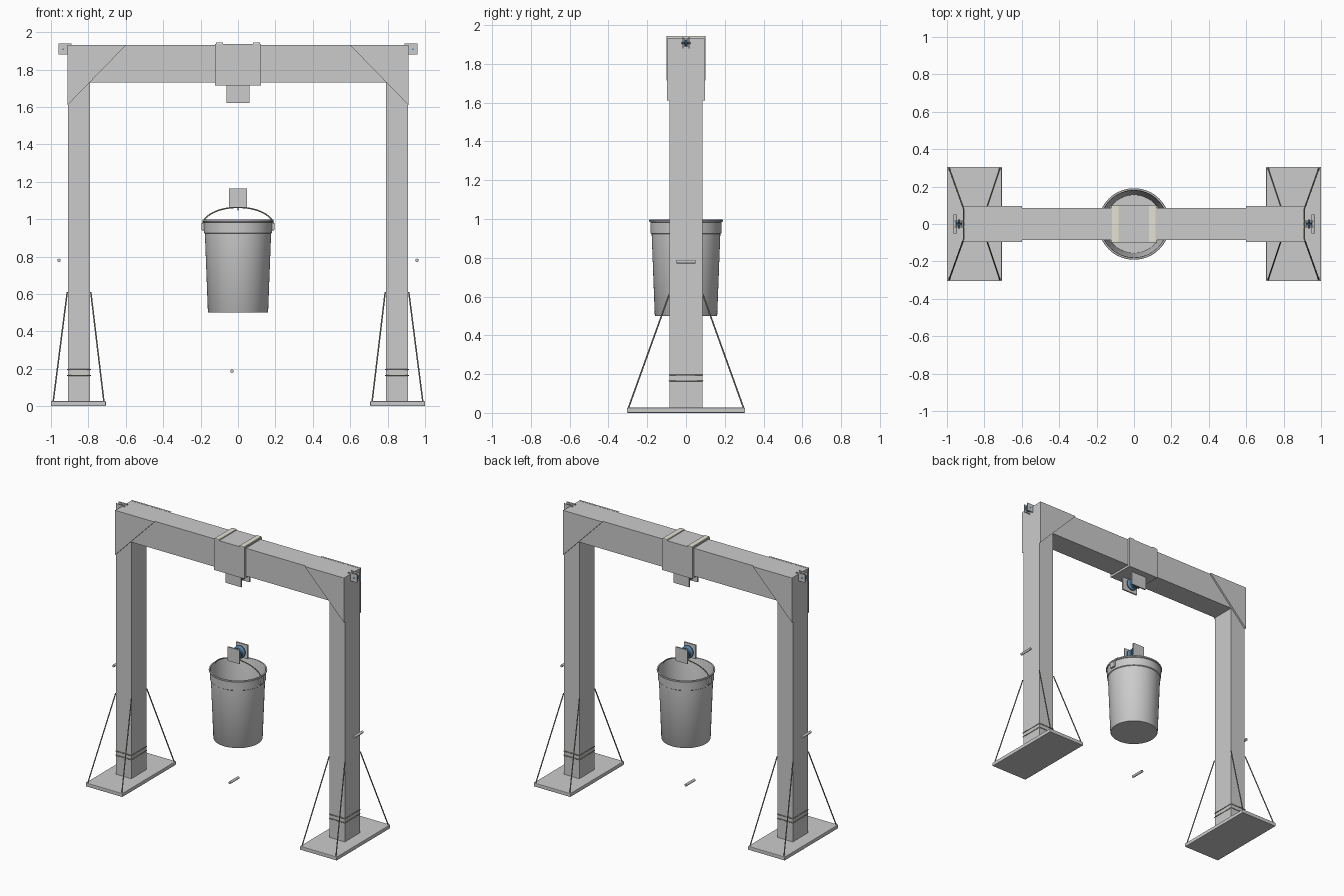
import bpy, bmesh, math
from mathutils import Vector

if "Cube" in bpy.data.objects:
    bpy.data.objects.remove(bpy.data.objects["Cube"])


def material(name, rgb):
    m = bpy.data.materials.new(name)
    m.diffuse_color = (*rgb, 1)
    m.use_nodes = True
    m.node_tree.nodes["Principled BSDF"].inputs["Base Color"].default_value = m.diffuse_color
    return m


BLUE = material("pulley_blue", (0.10, 0.25, 0.42))
CREAM = material("strap_cream", (0.78, 0.76, 0.66))
OLIVE = material("cable_olive", (0.33, 0.32, 0.24))


def finish(name, bm, mat=None, smooth=False, bevel=0):
    bmesh.ops.recalc_face_normals(bm, faces=bm.faces)
    me = bpy.data.meshes.new(name)
    bm.to_mesh(me)
    bm.free()
    ob = bpy.data.objects.new(name, me)
    bpy.context.collection.objects.link(ob)
    if mat:
        me.materials.append(mat)
    if bevel:
        b = ob.modifiers.new("bevel", 'BEVEL')
        b.width, b.segments = bevel, 2
    if smooth:
        bpy.ops.object.select_all(action='DESELECT')
        bpy.context.view_layer.objects.active = ob
        ob.select_set(True)
        bpy.ops.object.shade_smooth_by_angle(angle=math.radians(35))
    return ob


def box(name, x, y, z, mat=None, bevel=0):
    bm = bmesh.new()
    bmesh.ops.create_cube(bm, size=1)
    for v in bm.verts:
        v.co = [(a[0] + a[1]) / 2 + c * abs(a[1] - a[0]) for a, c in zip((x, y, z), v.co)]
    return finish(name, bm, mat, bevel=bevel)


def prism(name, xz, y0, y1):
    bm = bmesh.new()
    f = bm.faces.new([bm.verts.new((x, y0, z)) for x, z in xz])
    ext = bmesh.ops.extrude_face_region(bm, geom=[f])['geom']
    for v in ext:
        if isinstance(v, bmesh.types.BMVert):
            v.co.y = y1
    return finish(name, bm)


def lathe(name, profile, centre=(0, 0, 0), axis='Z', mat=None, steps=48):
    """Closed (radius, height) profile spun about Z or Y."""
    bm = bmesh.new()
    vs = [bm.verts.new((r, 0, h)) for r, h in profile]
    es = [bm.edges.new(p) for p in zip(vs, vs[1:])]
    bmesh.ops.spin(bm, geom=vs + es, cent=(0, 0, 0), axis=(0, 0, 1),
                   angle=2 * math.pi, steps=steps, use_duplicate=False)
    bmesh.ops.remove_doubles(bm, verts=bm.verts, dist=1e-5)
    for v in bm.verts:
        p = Vector((v.co.x, v.co.z, v.co.y)) if axis == 'Y' else v.co
        v.co = p + Vector(centre)
    return finish(name, bm, mat, smooth=True)


def wire(name, pts, r, mat=None, cyclic=False):
    cu = bpy.data.curves.new(name, 'CURVE')
    cu.dimensions = '3D'
    cu.bevel_depth, cu.bevel_resolution, cu.use_fill_caps = r, 3, True
    sp = cu.splines.new('POLY')
    sp.points.add(len(pts) - 1)
    for p, c in zip(sp.points, pts):
        p.co = (*c, 1)
    sp.use_cyclic_u = cyclic
    ob = bpy.data.objects.new(name, cu)
    bpy.context.collection.objects.link(ob)
    if mat:
        cu.materials.append(mat)
    return ob


def rod(name, x, z, half, r, mat=None):
    return lathe(name, [(0, -half), (r, -half), (r, half), (0, half)], (x, 0, z), 'Y', mat, 16)


def pulley(name, x, z, r, half):
    lathe(name, [(0, -half), (r, -half), (r, -half * .75), (r * .72, -half * .25),
                 (r * .72, half * .25), (r, half * .75), (r, half), (0, half)],
          (x, 0, z), 'Y', BLUE, 32)


# top beam and sliding sleeve with its raised straps
box("beam", (-.91, .91), (-.085, .085), (1.73, 1.93))
box("beam_sleeve", (-.123, .123), (-.1, .1), (1.715, 1.936))
for s, side in ((-1, "left"), (1, "right")):
    box(f"sleeve_strap_{side}", (s * .08, s * .118), (-.1, .1), (1.93, 1.944), CREAM, .003)

# legs, feet, corner plates, stays and end pulleys
for s, side in ((-1, "left"), (1, "right")):
    box(f"leg_{side}", (s * .79, s * .91), (-.085, .085), (.025, 1.73))
    box(f"foot_{side}", (s * .707, s * 1.0), (-.305, .305), (0, .027), bevel=.004)
    for t, face in ((-1, "front"), (1, "back")):
        prism(f"corner_plate_{side}_{face}",
              [(s * .911, 1.61), (s * .911, 1.931), (s * .598, 1.931)], t * .084, t * .097)
        for xa, xb in ((.913, .988), (.787, .717)):
            wire(f"stay_{side}_{face}", [(s * xa, t * .087, .61), (s * xb, t * .297, .025)], .004, OLIVE)
        box(f"end_bracket_{side}_{face}", (s * .89, s * .96), (t * .013, t * .019), (1.88, 1.938))
    for z in (.165, .195):
        wire(f"leg_hoop_{side}", [(s * .788, -.087, z), (s * .912, -.087, z),
                                  (s * .912, .087, z), (s * .788, .087, z)], .003, OLIVE, True)
    pulley(f"end_pulley_{side}", s * .935, 1.908, .022, .009)
    rod(f"end_axle_{side}", s * .935, 1.908, .023, .005, BLUE)
    rod(f"rope_toggle_{side}", s * .957, .78, .05, .009)
rod("rope_toggle_low", -.032, .187, .05, .009)

# upper and lower pulley blocks
for name, hw, z0, z1 in (("upper", .062, 1.62, 1.717), ("lower", .047, 1.063, 1.163)):
    for t, face in ((-1, "front"), (1, "back")):
        box(f"{name}_block_plate_{face}", (-hw, hw), (t * .042, t * .052), (z0, z1))
    zc = (z0 + z1) / 2
    pulley(f"{name}_block_pulley", 0, zc, .042, .026)
    rod(f"{name}_block_axle", 0, zc, .05, .009, BLUE)
box("lower_block_bridge", (-.012, .012), (-.045, .045), (1.063, 1.07))

# bucket shell: outside with collar and rolled rim, then inside
lathe("bucket", [(0, .5), (.158, .5), (.161, .504), (.177, .922), (.182, .926), (.184, .983),
                 (.189, .985), (.191, .991), (.189, .997), (.181, .997), (.178, .985),
                 (.155, .51), (0, .51)], steps=64)

# bail handle, ears and hook
arc = [math.pi * i / 32 for i in range(33)]
wire("bucket_handle", [(.19 * math.cos(a), 0, .965 + .098 * math.sin(a)) for a in arc], .004, OLIVE)
for s, side in ((-1, "left"), (1, "right")):
    box(f"handle_ear_{side}", (s * .178, s * .195), (-.022, .022), (.94, .98), bevel=.003)
ring = [2 * math.pi * i / 20 for i in range(20)]
wire("bucket_hook", [(0, .011 * math.cos(a), 1.06 + .011 * math.sin(a)) for a in ring], .003, BLUE, True)
